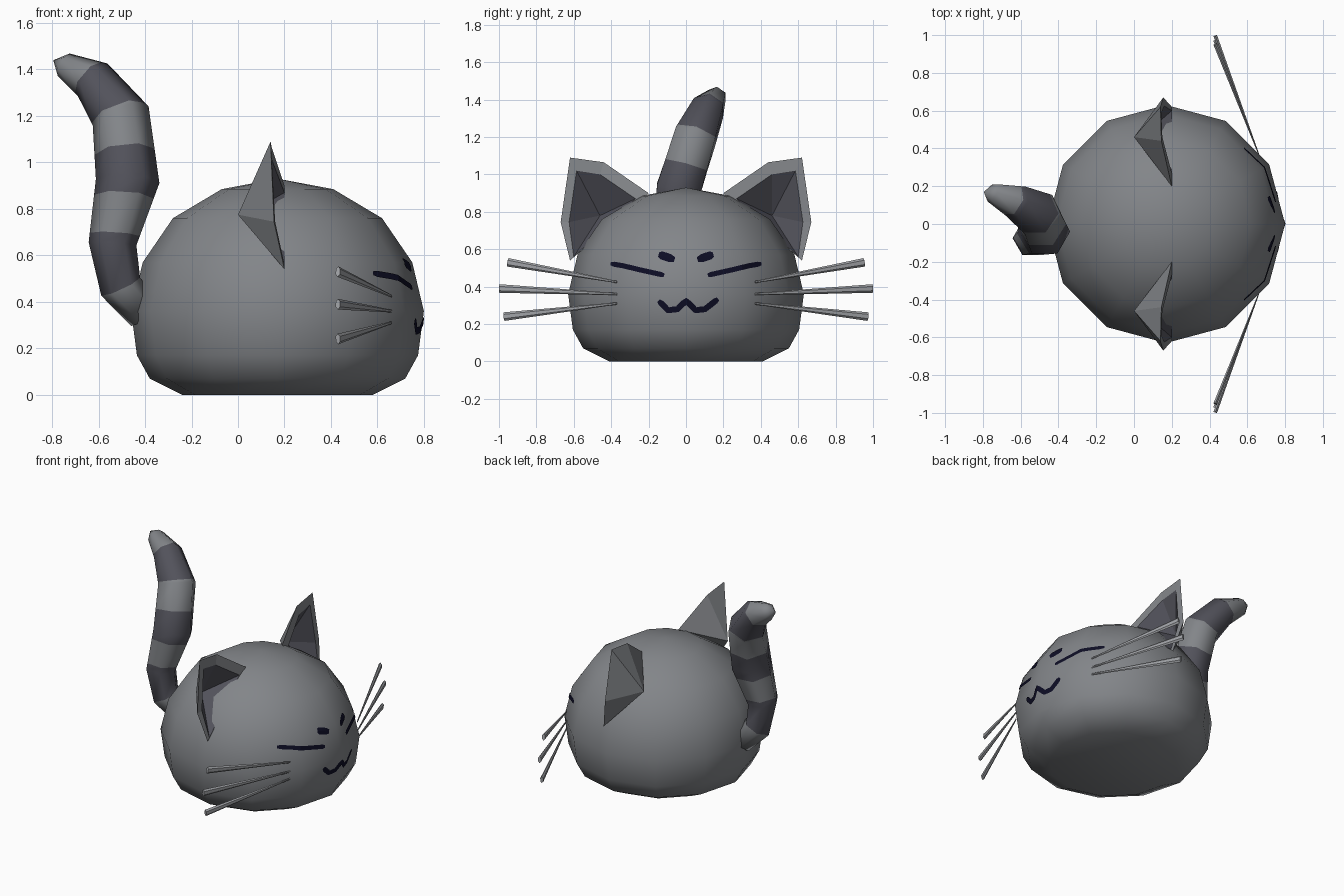
import bpy, bmesh, math
from mathutils import Vector
from mathutils.bvhtree import BVHTree

if "Cube" in bpy.data.objects:
    bpy.data.objects.remove(bpy.data.objects["Cube"])


def material(name, rgb):
    m = bpy.data.materials.new(name)
    m.diffuse_color = (*rgb, 1)
    m.use_nodes = True
    m.node_tree.nodes["Principled BSDF"].inputs["Base Color"].default_value = m.diffuse_color
    return m


GREY = material("grey fur", (0.225, 0.235, 0.25))
DARK = material("dark fur", (0.085, 0.085, 0.105))
INK = material("ink navy", (0.004, 0.004, 0.018))
PALE = material("pale whisker", (0.36, 0.37, 0.39))


def finish(bm, name, mats, smooth=False, fix=True):
    if fix:
        bmesh.ops.recalc_face_normals(bm, faces=bm.faces)
    for f in bm.faces:
        f.smooth = smooth
    me = bpy.data.meshes.new(name)
    bm.to_mesh(me)
    bm.free()
    for m in mats:
        me.materials.append(m)
    ob = bpy.data.objects.new(name, me)
    bpy.context.collection.objects.link(ob)
    return ob


def skin(bm, rings, dark=()):
    """Bridge successive rings of points, returning the vertex rings."""
    vr = [[bm.verts.new(p) for p in r] for r in rings]
    n = len(vr[0])
    for k in range(len(vr) - 1):
        for i in range(n):
            j = (i + 1) % n
            f = bm.faces.new((vr[k][i], vr[k][j], vr[k + 1][j], vr[k + 1][i]))
            f.material_index = int(k in dark)
    return vr


def fan(bm, ring, tip, mat=0):
    t = bm.verts.new(tip)
    for i in range(len(ring)):
        bm.faces.new((ring[i], ring[(i + 1) % len(ring)], t)).material_index = mat


# body: twelve-sided loaf
profile = [(0.41, 0), (0.55, 0.07), (0.605, 0.17), (0.63, 0.36),
           (0.58, 0.57), (0.45, 0.76), (0.24, 0.885)]
bm = bmesh.new()
vr = skin(bm, [[(0.17 + r * math.cos(i * math.pi / 6), r * math.sin(i * math.pi / 6), z)
                for i in range(12)] for r, z in profile])
bm.faces.new(vr[0])
fan(bm, vr[-1], (0.17, 0, 0.93))
bmesh.ops.recalc_face_normals(bm, faces=bm.faces)
surface = BVHTree.FromBMesh(bm)
finish(bm, "body", [GREY], True)

# tail: hexagonal tube, extra rings at the stripe edges
path = [(-0.40, -0.03, 0.35, 0.08), (-0.505, -0.07, 0.465, 0.092), (-0.54, -0.075, 0.65, 0.103),
        (-0.475, -0.04, 0.92, 0.137), (-0.505, 0.05, 1.20, 0.127),
        (-0.625, 0.12, 1.355, 0.095), (-0.75, 0.165, 1.42, 0.055)]
pts = [Vector(p[:3]) for p in path]
control = []
for k, p in enumerate(pts):
    t = (pts[min(k + 1, 6)] - pts[max(k - 1, 0)]).normalized()
    v = t.cross(Vector((0, 1, 0))).normalized()
    u = t.cross(v)
    control.append([p + path[k][3] * (math.cos(a) * v + math.sin(a) * u)
                    for a in (i * math.pi / 3 for i in range(6))])
stops = [0, 1, 2, 2.15, 2.75, 3, 3.45, 4, 4.08, 5, 5.15, 6]
rings = []
for s in stops:
    k = min(int(s), 5)
    rings.append([a.lerp(b, s - k) for a, b in zip(control[k], control[k + 1])])
dark = [i for i, s in enumerate(stops)
        if 1 <= s < 2.15 or 2.75 <= s < 3.45 or 4.08 <= s < 5.15]
bm = bmesh.new()
vr = skin(bm, rings, dark)
bm.faces.new(vr[0])
fan(bm, vr[-1], (-0.795, 0.17, 1.44))
finish(bm, "tail", [GREY, DARK], True)

# ears: cupped shells with a rim and dark lining
rim = [(0.20, 0.20, 0.90), (0.145, 0.44, 1.065), (0.14, 0.62, 1.09), (0.155, 0.67, 0.745), (0.20, 0.62, 0.54)]
inner = [(0.20, 0.27, 0.87), (0.15, 0.46, 1.00), (0.145, 0.585, 1.02), (0.16, 0.625, 0.745), (0.20, 0.60, 0.56)]
for s, side in ((1, "left"), (-1, "right")):
    flip = lambda p: (p[0], s * p[1], p[2])
    bm = bmesh.new()
    vr = skin(bm, [[flip(p) for p in rim], [flip(p) for p in inner]])
    fan(bm, vr[0], flip((0.0, 0.46, 0.775)))
    fan(bm, vr[1], flip((0.04, 0.46, 0.78)), 1)
    finish(bm, side + "_ear", [GREY, DARK])

# whiskers: flattened tapered rods, wide at the free end
for s, side in ((1, "left"), (-1, "right")):
    for n, (z0, y1, z1) in enumerate(((0.425, 0.955, 0.53), (0.36, 1.0, 0.39), (0.31, 0.975, 0.24))):
        a, b = Vector((0.66, s * 0.37, z0)), Vector((0.43, s * (y1 - 0.003), z1))
        t = (b - a).normalized()
        u = t.cross(Vector((0, 0, 1))).normalized()
        v = u.cross(t)
        bm = bmesh.new()
        vr = skin(bm, [[c + r * (0.5 * math.cos(q) * u + math.sin(q) * v)
                        for q in (i * math.pi / 3 + math.pi / 6 for i in range(6))]
                       for c, r in ((a, 0.006), (b, 0.023))])
        for r in vr:
            bm.faces.new(r)
        finish(bm, f"{side}_whisker_{n + 1}", [PALE])


# face marks: thin ribbons laid on the body surface
def mark(name, line, width):
    p = [Vector(q) for q in line]
    samples = []
    for a, b in zip(p, p[1:]):
        n = max(2, int((b - a).length / 0.015))
        samples += [a.lerp(b, i / n) for i in range(n)]
    samples.append(p[-1])
    bm = bmesh.new()
    rows = []
    last = len(samples) - 1
    for i, c in enumerate(samples):
        d = (samples[min(i + 1, last)] - samples[max(i - 1, 0)]).normalized()
        w = width * (0.6 if i in (0, last) else 1)
        row = []
        for k in (-0.5, 0, 0.5):
            y, z = c + Vector((-d.y, d.x)) * w * k
            hit, nor, _, _ = surface.ray_cast(Vector((2, y, z)), Vector((-1, 0, 0)))
            row.append(bm.verts.new(hit + nor * 0.005))
        rows.append(row)
    for r, q in zip(rows, rows[1:]):
        for k in (0, 1):
            f = bm.faces.new((r[k], q[k], q[k + 1], r[k + 1]))
            f.normal_update()
            if f.normal.x < 0:
                f.normal_flip()
    finish(bm, name, [INK], fix=False)


for s, side in ((1, "left"), (-1, "right")):
    mark(side + "_eye", [(s * 0.115, 0.46), (s * 0.25, 0.49), (s * 0.33, 0.51), (s * 0.40, 0.522)], 0.027)
    mark(side + "_brow", [(s * 0.06, 0.543), (s * 0.10, 0.556), (s * 0.145, 0.57)], 0.042)
mark("mouth", [(-0.145, 0.325), (-0.095, 0.275), (-0.045, 0.28), (0, 0.325),
               (0.05, 0.275), (0.10, 0.28), (0.17, 0.335)], 0.032)
